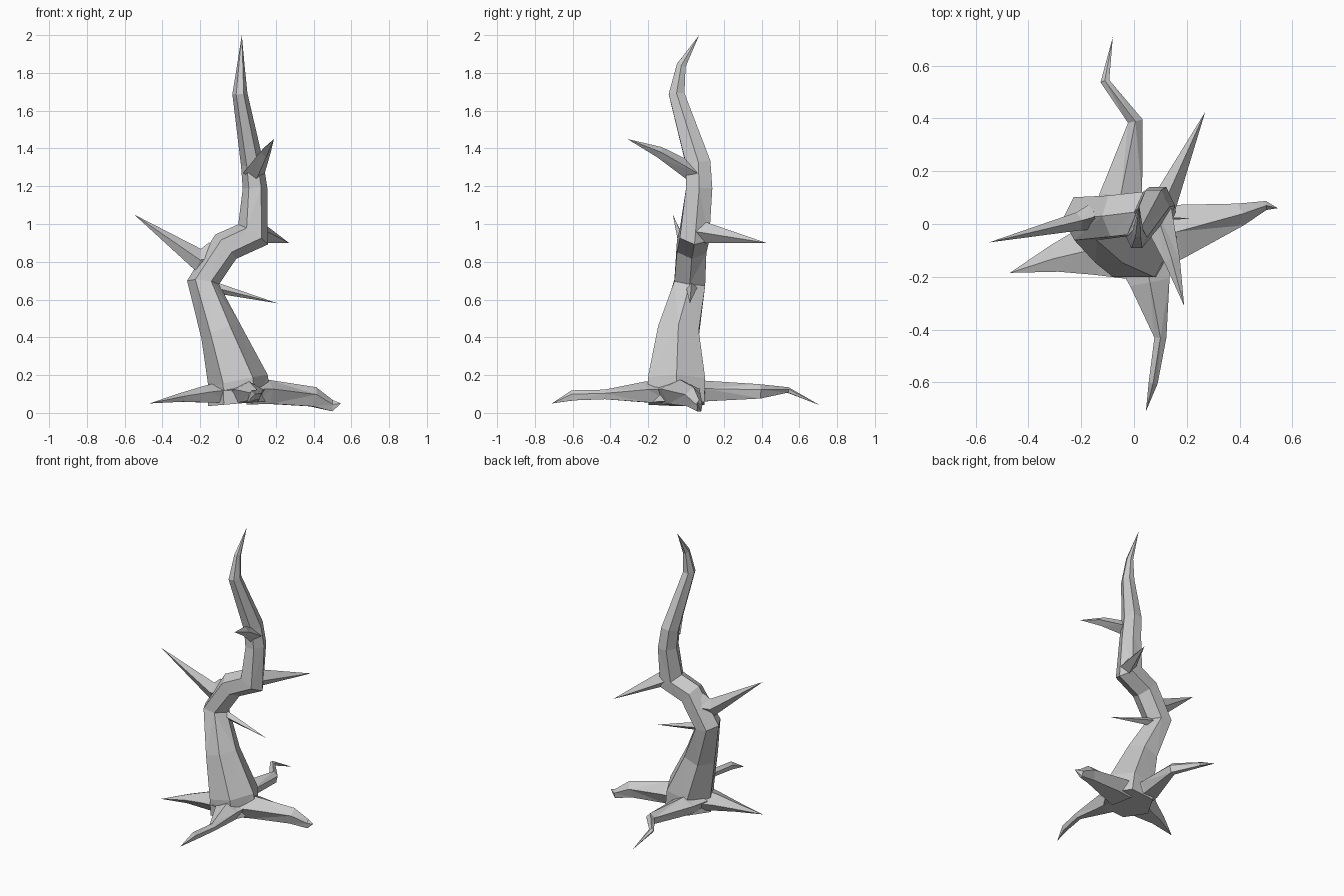
import bpy, bmesh, math
from mathutils import Vector

X, Y, Z = Vector((1, 0, 0)), Vector((0, 1, 0)), Vector((0, 0, 1))


def limb(name, rings, tip, sides, ref, phase=0.0):
    """Faceted tapering tube. Each ring is (centre, half width, half depth)."""
    pts = [Vector(r[0]) for r in rings] + [Vector(tip)]
    bm = bmesh.new()
    loops = []
    for i, (c, a, b) in enumerate(rings):
        d = (pts[i + 1] - pts[i]).normalized()
        if i > 0:
            d = (d + (pts[i] - pts[i - 1]).normalized()).normalized()
        u = ref.cross(d).normalized()
        v = d.cross(u)
        loop = []
        for k in range(sides):
            t = phase + 2 * math.pi * k / sides
            loop.append(bm.verts.new(pts[i] + u * a * math.cos(t) + v * b * math.sin(t)))
        loops.append(loop)
    for lo, hi in zip(loops, loops[1:]):
        for k in range(sides):
            n = (k + 1) % sides
            bm.faces.new((lo[k], lo[n], hi[n], hi[k]))
    end = bm.verts.new(pts[-1])
    for k in range(sides):
        bm.faces.new((loops[-1][k], loops[-1][(k + 1) % sides], end))
    bm.faces.new(list(reversed(loops[0])))
    bmesh.ops.triangulate(bm, faces=[f for f in bm.faces if len(f.verts) == 4])
    bmesh.ops.recalc_face_normals(bm, faces=bm.faces)
    me = bpy.data.meshes.new(name)
    bm.to_mesh(me)
    bm.free()
    ob = bpy.data.objects.new(name, me)
    bpy.context.collection.objects.link(ob)
    return ob


# Twisting trunk, ending in a hooked point
limb("trunk", [
    ((0.01, -0.05, 0.05), 0.17, 0.17),
    ((0.00, -0.05, 0.17), 0.16, 0.175),
    ((-0.09, -0.04, 0.43), 0.11, 0.125),
    ((-0.185, 0.02, 0.69), 0.085, 0.095),
    ((-0.065, 0.03, 0.88), 0.085, 0.09),
    ((0.08, 0.045, 0.945), 0.095, 0.09),
    ((0.09, 0.07, 1.19), 0.065, 0.08),
    ((0.075, 0.065, 1.32), 0.06, 0.075),
    ((0.01, -0.05, 1.69), 0.04, 0.048),
    ((0.015, -0.025, 1.84), 0.02, 0.028),
], (0.02, 0.07, 2.0), 6, Y)

# Bare branches
limb("left_branch", [((-0.14, 0.03, 0.82), 0.055, 0.085),
                     ((-0.21, 0.01, 0.81), 0.035, 0.06)],
     (-0.55, -0.07, 1.05), 4, Z)
limb("low_right_branch", [((-0.13, 0.03, 0.665), 0.03, 0.03)],
     (0.21, 0.02, 0.58), 4, Z)
limb("back_branch", [((0.11, 0.07, 0.96), 0.05, 0.06)],
     (0.27, 0.425, 0.90), 4, Z)
limb("upper_front_branch", [((0.085, 0.04, 1.27), 0.06, 0.05),
                            ((0.145, -0.14, 1.38), 0.03, 0.03)],
     (0.19, -0.31, 1.45), 4, Z)

# Spreading roots, each with a ridge on top and a flat underside
roots = {
    "right_root": ([((0.06, -0.05, 0.105), 0.13, 0.075),
                    ((0.16, -0.03, 0.105), 0.11, 0.07),
                    ((0.40, 0.035, 0.08), 0.045, 0.058),
                    ((0.50, 0.07, 0.035), 0.018, 0.033)], (0.545, 0.06, 0.05)),
    "front_root": ([((0.03, -0.08, 0.105), 0.13, 0.065),
                    ((0.06, -0.22, 0.105), 0.08, 0.06),
                    ((0.10, -0.43, 0.095), 0.024, 0.028),
                    ((0.073, -0.60, 0.09), 0.018, 0.03)], (0.045, -0.71, 0.05)),
    "left_root": ([((-0.06, -0.07, 0.105), 0.15, 0.065),
                   ((-0.17, -0.10, 0.095), 0.10, 0.05),
                   ((-0.30, -0.13, 0.08), 0.055, 0.026)], (-0.47, -0.185, 0.05)),
    "back_root": ([((-0.04, 0.0, 0.11), 0.13, 0.065),
                   ((-0.05, 0.11, 0.11), 0.085, 0.06),
                   ((0.005, 0.39, 0.11), 0.03, 0.042),
                   ((-0.11, 0.54, 0.12), 0.018, 0.016)], (-0.08, 0.71, 0.04)),
}
for name, (rings, tip) in roots.items():
    limb(name, rings, tip, 5, Z, math.pi / 2)
